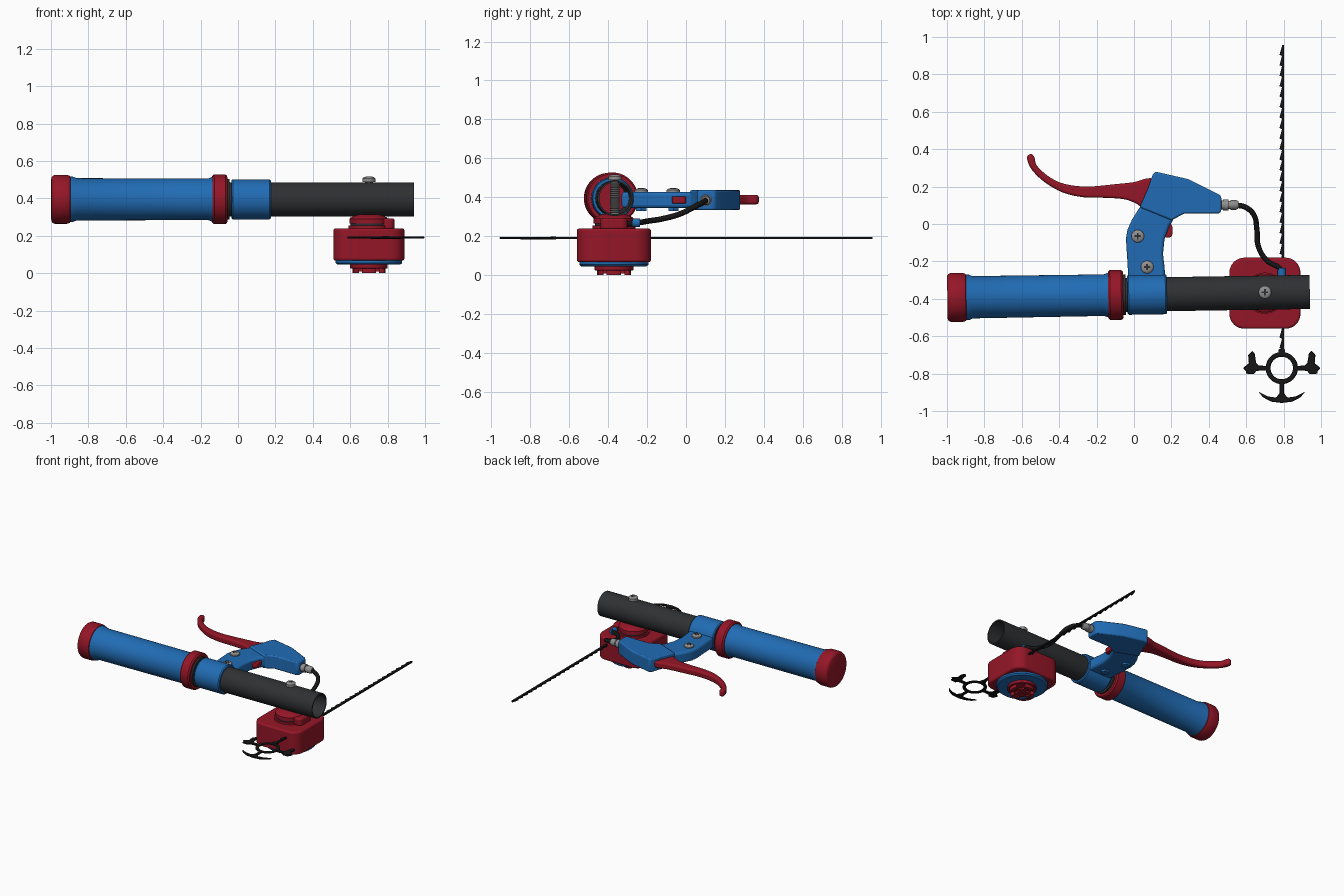
import bpy, bmesh, math
from mathutils import Vector, Matrix

if "Cube" in bpy.data.objects:
    bpy.data.objects.remove(bpy.data.objects["Cube"])


def mat(name, rgb):
    m = bpy.data.materials.new(name)
    m.diffuse_color = (*rgb, 1)
    m.use_nodes = True
    m.node_tree.nodes["Principled BSDF"].inputs["Base Color"].default_value = m.diffuse_color
    return m


RED = mat("red", (0.30, 0.008, 0.02))
BLUE = mat("blue", (0.015, 0.15, 0.46))
DARK = mat("dark_metal", (0.028, 0.030, 0.033))
BLACK = mat("black", (0.008, 0.008, 0.008))
STEEL = mat("steel", (0.28, 0.28, 0.28))


def finish(bm, name, m, bevel=0.0, segs=2):
    bmesh.ops.remove_doubles(bm, verts=bm.verts, dist=1e-5)
    bmesh.ops.recalc_face_normals(bm, faces=bm.faces)
    me = bpy.data.meshes.new(name)
    bm.to_mesh(me)
    bm.free()
    ob = bpy.data.objects.new(name, me)
    bpy.context.collection.objects.link(ob)
    me.materials.append(m)
    if bevel:
        b = ob.modifiers.new("bevel", 'BEVEL')
        b.width, b.segments, b.limit_method = bevel, segs, 'ANGLE'
        b.angle_limit = math.radians(40)
    bpy.ops.object.select_all(action='DESELECT')
    ob.select_set(True)
    bpy.context.view_layer.objects.active = ob
    bpy.ops.object.shade_smooth_by_angle(angle=math.radians(35))
    return ob


def lathe(name, profile, m, mx, closed=False, n=48):
    """Spin (height, radius) points about local z, then place with mx."""
    bm = bmesh.new()
    rings = [[bm.verts.new(mx @ Vector((r * math.cos(i * math.tau / n), r * math.sin(i * math.tau / n), h)))
              for i in range(n)] for h, r in profile]
    for a, b in zip(rings, rings[1:] + ([rings[0]] if closed else [])):
        for i in range(n):
            bm.faces.new((a[i], a[(i + 1) % n], b[(i + 1) % n], b[i]))
    return finish(bm, name, m)


def prism(name, outline, z0, z1, m, bevel=0.0, segs=2):
    bm = bmesh.new()
    f = bm.faces.new([bm.verts.new((x, y, z0)) for x, y in outline])
    ext = bmesh.ops.extrude_face_region(bm, geom=[f])["geom"]
    for v in ext:
        if isinstance(v, bmesh.types.BMVert):
            v.co.z = z1
    return finish(bm, name, m, bevel, segs)


def smooth_loop(pts, k=4):
    """Closed Catmull-Rom outline."""
    out, n = [], len(pts)
    for i in range(n):
        p = [Vector(pts[(i + j) % n]) for j in (-1, 0, 1, 2)]
        for s in range(k):
            t = s / k
            out.append(tuple(0.5 * (2 * p[1] + (p[2] - p[0]) * t + (2 * p[0] - 5 * p[1] + 4 * p[2] - p[3]) * t * t
                                    + (3 * p[1] - p[0] - 3 * p[2] + p[3]) * t ** 3)))
    return out


def rounded(cx, cy, w, d, r, n=8):
    pts = []
    for q, (sx, sy) in enumerate(((1, 1), (-1, 1), (-1, -1), (1, -1))):
        for i in range(n + 1):
            a = (q + i / n) * math.pi / 2
            pts.append((cx + sx * (w / 2 - r) + r * math.cos(a), cy + sy * (d / 2 - r) + r * math.sin(a)))
    return pts


def at(x, y, z):
    return Matrix.Translation((x, y, z))


X = Matrix.Rotation(math.pi / 2, 4, 'Y')            # local z -> world x
AXIS = at(0, -0.378, 0.395) @ Matrix.Rotation(0.0158, 4, 'Z') @ X

# Handlebar tube and grip
lathe("bar_tube", [(-0.95, 0.091), (0.94, 0.091), (0.94, 0.082), (-0.95, 0.082)], DARK, AXIS, True, 64)
lathe("grip_sleeve", [(-0.91, 0.122), (-0.885, 0.122), (-0.862, 0.113), (-0.16, 0.111), (-0.14, 0.119), (-0.12, 0.119),
                      (-0.12, 0.09), (-0.91, 0.09)], BLUE, AXIS, True, 64)
lathe("grip_end_cap", [(-0.998, 0), (-0.998, 0.115), (-0.992, 0.125), (-0.98, 0.131), (-0.915, 0.131), (-0.9, 0.126),
                       (-0.893, 0.116), (-0.893, 0)], RED, AXIS)
lathe("grip_collar", [(-0.138, 0.09), (-0.138, 0.125), (-0.128, 0.133), (-0.068, 0.133), (-0.058, 0.125),
                      (-0.058, 0.09)], RED, AXIS, True)
lathe("collar_gasket", [(-0.06, 0.09), (-0.06, 0.108), (-0.045, 0.108), (-0.045, 0.09)], DARK, AXIS, True)

# Brake bracket: clamp, arm and lever housing
lathe("clamp", [(-0.035, 0.09), (-0.035, 0.102), (-0.028, 0.107), (0.168, 0.107), (0.175, 0.102), (0.175, 0.09)],
      BLUE, AXIS, True)
prism("bracket_arm", [(-0.03, -0.33), (-0.034, -0.22), (-0.043, -0.08), (-0.035, -0.03), (-0.01, 0.025), (0.05, 0.12),
                      (0.2, 0.1), (0.25, 0.055), (0.22, 0.04), (0.19, -0.01), (0.163, -0.08), (0.155, -0.16),
                      (0.162, -0.22), (0.172, -0.33)], 0.345, 0.428, BLUE, 0.016, 3)
prism("lever_housing", [(0.03, 0.09), (0.075, 0.19), (0.10, 0.265), (0.115, 0.28), (0.29, 0.24), (0.455, 0.158),
                        (0.467, 0.145), (0.467, 0.068), (0.455, 0.056), (0.27, 0.056), (0.2, 0.02)],
      0.335, 0.437, BLUE, 0.01)

# Brake lever
prism("brake_lever", smooth_loop([
    (-0.572, 0.355), (-0.552, 0.374), (-0.533, 0.358), (-0.518, 0.31), (-0.45, 0.25), (-0.37, 0.214), (-0.25, 0.2),
    (-0.1, 0.213), (0, 0.224), (0.09, 0.245), (0.15, 0.2), (0.12, 0.12), (0.05, 0.09), (0.01, 0.11), (-0.05, 0.132),
    (-0.15, 0.14), (-0.27, 0.143), (-0.38, 0.168), (-0.48, 0.225), (-0.55, 0.295)]), 0.364, 0.412, RED, 0.014, 3)
prism("lever_stop", rounded(0.18, -0.035, 0.05, 0.075, 0.02), 0.368, 0.405, RED, 0.006)


# Cross-head screws with nuts below the arm
def screw(name, x, y, z, r, h):
    lathe(name, [(-0.01, 0), (-0.01, r), (h * 0.5, r), (h * 0.85, r * 0.8), (h, r * 0.5), (h, 0)], STEEL, at(x, y, z), n=32)
    for i, (w, d) in enumerate(((0.3, 1.0), (1.0, 0.3))):
        prism(f"{name}_slot_{i}", rounded(x, y, w * r, d * r, 0.002, 2), z + h - 0.002, z + h + 0.001, DARK)


for i, (x, y) in enumerate(((0.02, -0.065), (0.07, -0.23))):
    screw(f"bracket_screw_{i}", x, y, 0.428, 0.034, 0.018)
    lathe(f"bracket_nut_{i}", [(0.33, 0), (0.33, 0.03), (0.35, 0.03), (0.35, 0)], BLUE, at(x, y, 0), n=6)

# Cable adjuster
lathe("cable_adjuster", [(0.455, 0), (0.455, 0.024), (0.475, 0.024), (0.475, 0.03), (0.505, 0.03), (0.505, 0.021),
                         (0.515, 0.021), (0.515, 0.026), (0.545, 0.026), (0.558, 0.02), (0.558, 0)],
      STEEL, at(0, 0.102, 0.385) @ X, n=16)

# Brake cable
cu = bpy.data.curves.new("brake_cable", 'CURVE')
cu.dimensions, cu.bevel_depth, cu.bevel_resolution, cu.use_fill_caps = '3D', 0.0145, 3, True
path = [(0.54, 0.102, 0.385), (0.595, 0.09, 0.375), (0.64, 0.05, 0.355), (0.657, -0.03, 0.315), (0.665, -0.12, 0.29),
        (0.71, -0.195, 0.278), (0.785, -0.245, 0.27), (0.8, -0.32, 0.262), (0.8, -0.38, 0.26)]
sp = cu.splines.new('BEZIER')
sp.bezier_points.add(len(path) - 1)
for p, co in zip(sp.bezier_points, path):
    p.co, p.handle_left_type, p.handle_right_type = co, 'AUTO', 'AUTO'
cu.materials.append(BLACK)
bpy.context.collection.objects.link(bpy.data.objects.new("brake_cable", cu))
lathe("cable_ferrule", [(-0.02, 0.0), (-0.02, 0.022), (0.02, 0.022), (0.02, 0.0)], BLUE,
      at(0.79, -0.255, 0.269) @ Matrix.Rotation(math.pi / 2, 4, 'X'), n=16)

# Head housing under the bar
HX, HY = 0.70, -0.37
prism("head_housing", rounded(HX, HY, 0.38, 0.38, 0.08), 0.067, 0.24, RED, 0.012, 3)
lathe("neck_base", [(0.235, 0), (0.235, 0.11), (0.255, 0.11), (0.255, 0)], RED, at(HX, HY, 0))
lathe("neck_gasket", [(0.25, 0), (0.25, 0.098), (0.27, 0.098), (0.27, 0)], DARK, at(HX, HY, 0))
lathe("neck_saddle", [(0.265, 0), (0.265, 0.104), (0.29, 0.104), (0.297, 0.097), (0.315, 0.06), (0.315, 0)], RED,
      at(HX, HY, 0))
prism("cable_inlet", rounded(0.8, HY, 0.075, 0.14, 0.03), 0.235, 0.293, RED, 0.01)

# Through bolt: threaded shank plus washer and round head
thread = [(0.24, 0)]
for i in range(21):
    thread += [(0.29 + i * 0.0098, 0.021), (0.295 + i * 0.0098, 0.026)]
lathe("bolt_shank", thread + [(0.492, 0)], STEEL, at(HX, -0.365, 0), n=24)
screw("bolt_head", HX, -0.365, 0.498, 0.034, 0.018)

# Base disc and castellated knob
lathe("base_disc", [(0.07, 0), (0.07, 0.178), (0.055, 0.178), (0.046, 0.168), (0.046, 0)], BLUE, at(HX, HY, 0), n=64)
lathe("knob_base", [(0.05, 0), (0.05, 0.1), (0.028, 0.1), (0.024, 0.096), (0.024, 0)], RED, at(HX, HY, 0))
for q in range(4):
    arc = [(q * math.pi / 2 + math.radians(-25 + 50 * i / 8)) for i in range(9)]
    prism(f"knob_lug_{q}", [(HX + 0.088 * math.cos(a), HY + 0.088 * math.sin(a)) for a in arc]
          + [(HX + 0.06 * math.cos(a), HY + 0.06 * math.sin(a)) for a in reversed(arc)], 0, 0.03, RED)
for i, (w, d) in enumerate(((0.13, 0.03), (0.03, 0.13))):
    prism(f"knob_cross_{i}", rounded(HX, HY, w, d, 0.004, 2), 0.01, 0.03, RED)

# Saw blade with teeth along its left edge
blade = [(0.803, -0.7), (0.803, 0.957), (0.793, 0.957)]
for i in range(29):
    y = 0.955 - i * 0.056
    blade += [(0.778, y - 0.05), (0.791, y - 0.056)]
prism("saw_blade", blade + [(0.791, -0.7)], 0.185, 0.195, BLACK)

# Anchor-shaped blade end: ring, two mirrored side flukes and a crescent
AX, AY = 0.79, -0.77
lathe("anchor_ring", [(0.018 + 0.007 * math.sin(a), 0.073 + 0.013 * math.cos(a))
                      for a in (i * math.tau / 12 for i in range(12))], BLACK, at(AX, AY, 0.172), True)
fluke = [(0.715, -0.759), (0.668, -0.757), (0.653, -0.742), (0.645, -0.692), (0.632, -0.678), (0.61, -0.7),
         (0.614, -0.745), (0.582, -0.77), (0.6, -0.787), (0.597, -0.8), (0.64, -0.803), (0.655, -0.785), (0.715, -0.783)]
for side, s in (("left", 1), ("right", -1)):
    prism(f"anchor_fluke_{side}", [(AX + s * (x - AX), y) for x, y in fluke], 0.185, 0.196, BLACK, 0.003, 1)
half = [(0.012, -0.845), (0.012, -0.905), (0.03, -0.928), (0.075, -0.922), (0.125, -0.897), (0.1, -0.927),
        (0.055, -0.95)]
prism("anchor_crescent", [(AX + x, y) for x, y in half] + [(AX, -0.957)]
      + [(AX - x, y) for x, y in reversed(half)], 0.185, 0.196, BLACK, 0.003, 1)
prism("anchor_collar", rounded(AX, -0.682, 0.034, 0.03, 0.006, 3), 0.183, 0.198, BLACK)
